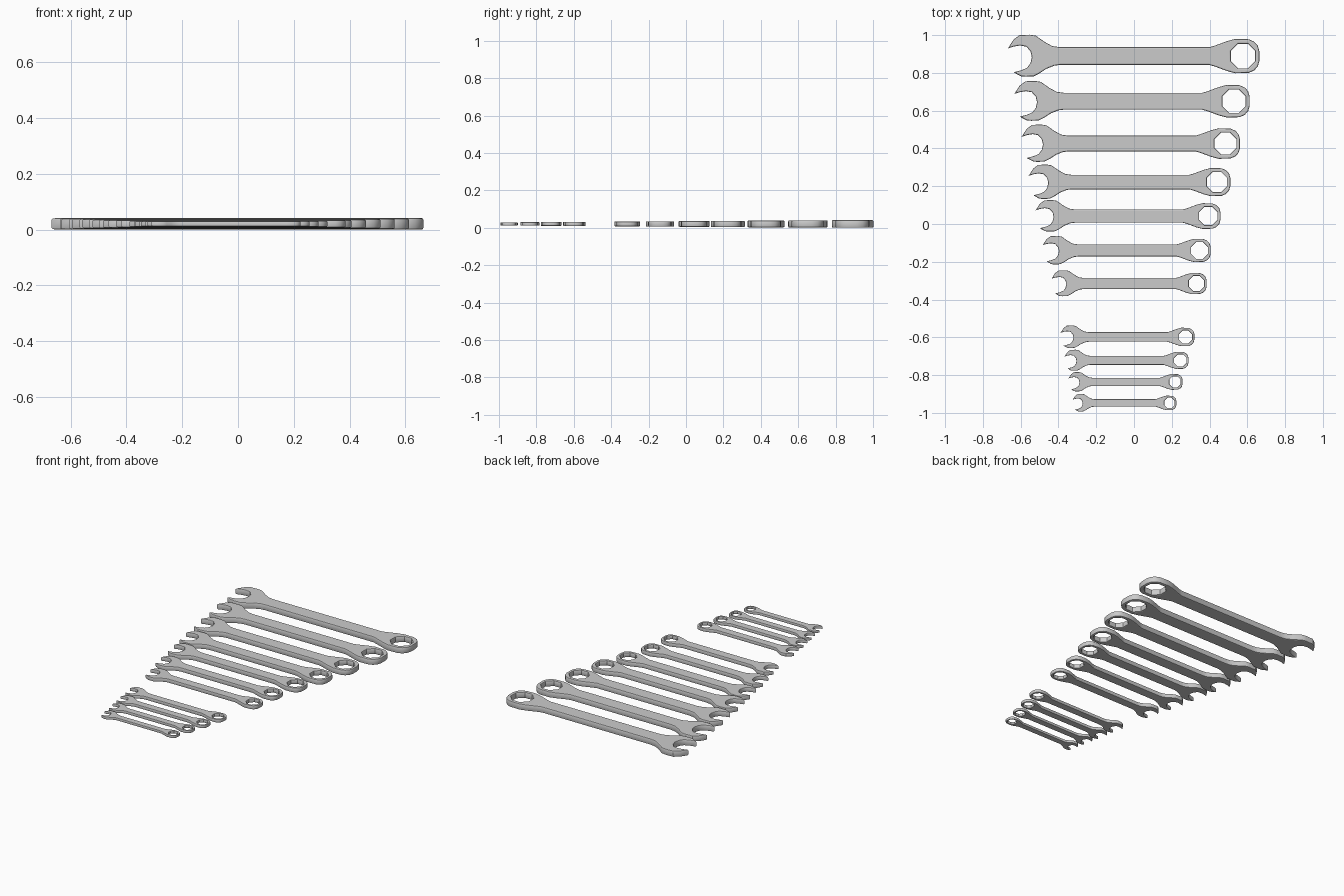
import bpy, math

if "Cube" in bpy.data.objects:
    bpy.data.objects.remove(bpy.data.objects["Cube"])

# Outline points at full size: jaw measured from its left tip, ring from the hole centre
JAW_TOP = [(.276, .047), (.235, .053), (.195, .075), (.148, .108), (.118, .113), (.062, .111),
           (.030, .087), (0, .040)]
JAW_MOUTH = [(.030, .050), (.065, .056), (.098, .050), (.120, .025), (.127, -.005), (.120, -.037),
             (.103, -.061), (.075, -.074), (.030, -.086)]
JAW_BOTTOM = [(.070, -.107), (.095, -.109), (.137, -.107), (.165, -.093), (.205, -.067),
              (.245, -.051), (.276, -.047)]
RING_TOP = [(-.178, .047), (-.150, .055), (-.085, .079), (-.040, .091), (.030, .089), (.058, .077),
            (.078, .056), (.087, .025)]
HEIGHT = .0205


def add_loop(curve, pts):
    sp = curve.splines.new('POLY')
    sp.points.add(len(pts) - 1)
    for p, (x, y) in zip(sp.points, pts):
        p.co = (x, y, 0, 1)
    sp.use_cyclic_u = True


def wrench(i, y, left, hole_x, s):
    curve = bpy.data.curves.new(f"wrench_{i}", 'CURVE')
    curve.dimensions = '2D'
    curve.fill_mode = 'BOTH'
    bevel = .0065 * s
    curve.extrude = HEIGHT * s - bevel
    curve.bevel_depth = bevel
    curve.bevel_resolution = 1
    curve.offset = -bevel
    # body outline: jaw, lower handle edge, ring, upper handle edge
    jaw = [(left + a * s, b * s) for a, b in JAW_TOP + JAW_MOUTH + JAW_BOTTOM]
    ring = RING_TOP + [(a, -b) for a, b in reversed(RING_TOP)]
    ring = [(hole_x + a * s, b * s) for a, b in reversed(ring)]
    add_loop(curve, jaw + ring)
    # eight-sided hole
    r = .070 * s
    add_loop(curve, [(hole_x + r * math.cos(math.pi * (k + .5) / 4),
                      r * math.sin(math.pi * (k + .5) / 4)) for k in range(8)])
    ob = bpy.data.objects.new(f"wrench_{i}", curve)
    bpy.context.collection.objects.link(ob)
    ob.location = (0, y, HEIGHT)
    bpy.ops.object.select_all(action='DESELECT')
    ob.select_set(True)
    bpy.context.view_layer.objects.active = ob
    bpy.ops.object.convert(target='MESH')
    bpy.ops.object.shade_smooth_by_angle(angle=math.radians(30))


# centre y, left tip, hole centre x, scale
SIZES = [(.889, -.668, .577, 1), (.650, -.634, .530, .95), (.426, -.595, .484, .89),
         (.222, -.558, .439, .82), (.042, -.521, .393, .75), (-.140, -.484, .347, .68),
         (-.315, -.437, .331, .62), (-.598, -.389, .273, .54), (-.722, -.368, .245, .50),
         (-.836, -.347, .217, .46), (-.947, -.325, .188, .42)]
for i, row in enumerate(SIZES):
    wrench(i + 1, *row)
